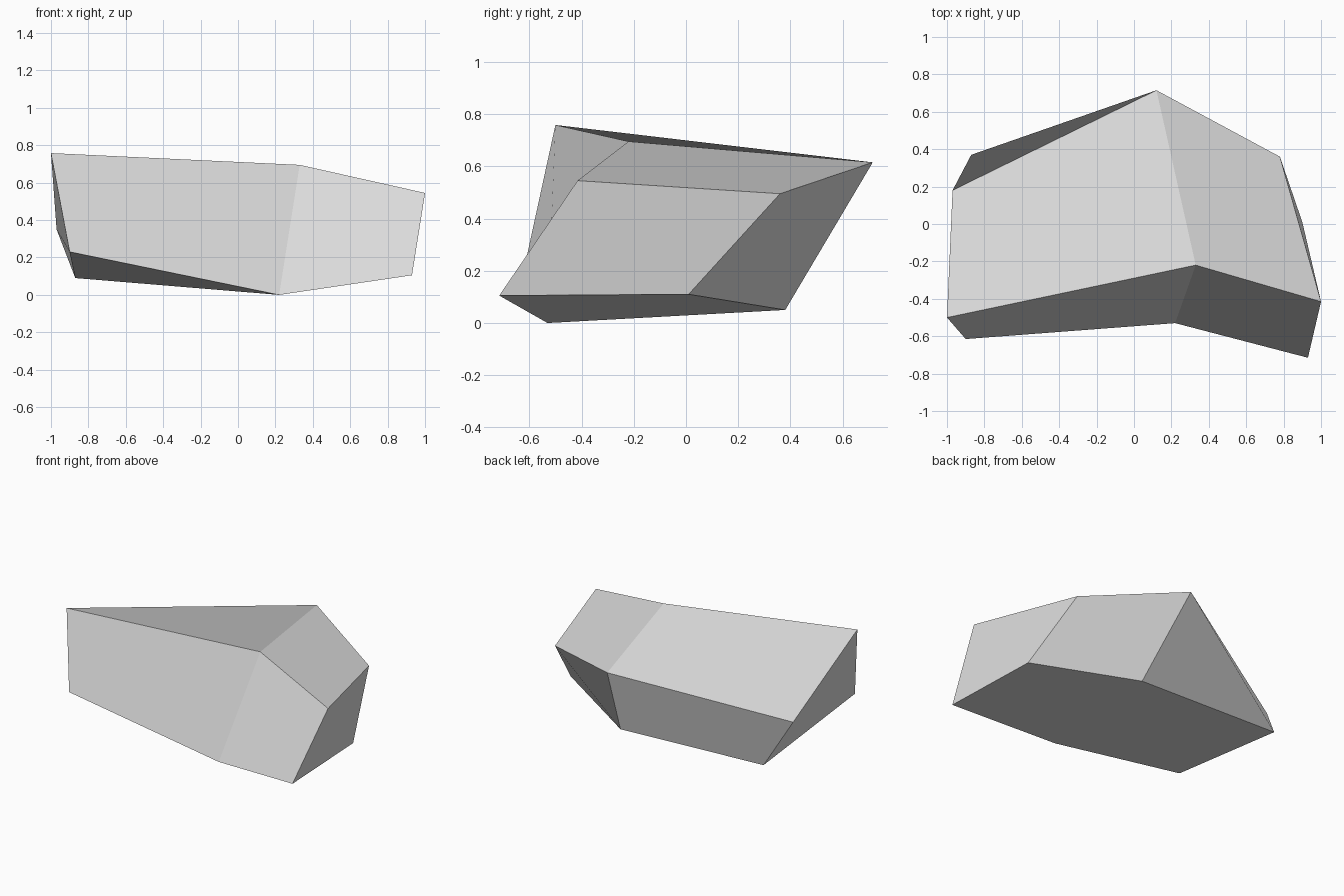
import bpy
import bmesh

default_cube = bpy.data.objects.get("Cube")
if default_cube:
    bpy.data.objects.remove(default_cube, do_unlink=True)

# Plain grey stone
stone = bpy.data.materials.new("grey stone")
stone.use_nodes = True
grey = (0.7, 0.7, 0.7, 1.0)
stone.diffuse_color = grey
stone.node_tree.nodes["Principled BSDF"].inputs["Base Color"].default_value = grey

# Three cross-sections along x: front bottom, front top, back top, back bottom
sections = [
    [(-0.9, -0.615, 0.23), (-1.0, -0.5, 0.758), (-0.97, 0.18, 0.35), (-0.87, 0.37, 0.09)],
    [(0.22, -0.53, 0.0), (0.33, -0.22, 0.695), (0.12, 0.715, 0.615), (0.25, 0.38, 0.05)],
    [(0.93, -0.715, 0.105), (1.0, -0.415, 0.545), (0.78, 0.36, 0.495), (0.9, 0.01, 0.11)],
]

bm = bmesh.new()
rings = [[bm.verts.new(p) for p in section] for section in sections]

# Front, top, back and underside; the starting corner sets each fold line
for left, right in zip(rings, rings[1:]):
    for k in range(4):
        n = (k + 1) % 4
        if k % 2 == 0:
            bm.faces.new((right[k], right[n], left[n], left[k]))
        else:
            bm.faces.new((right[n], left[n], left[k], right[k]))

# End faces
bm.faces.new(rings[0])
bm.faces.new(rings[-1][::-1])

mesh = bpy.data.meshes.new("rock")
bm.to_mesh(mesh)
bm.free()
mesh.materials.append(stone)
rock = bpy.data.objects.new("rock", mesh)
bpy.context.collection.objects.link(rock)
